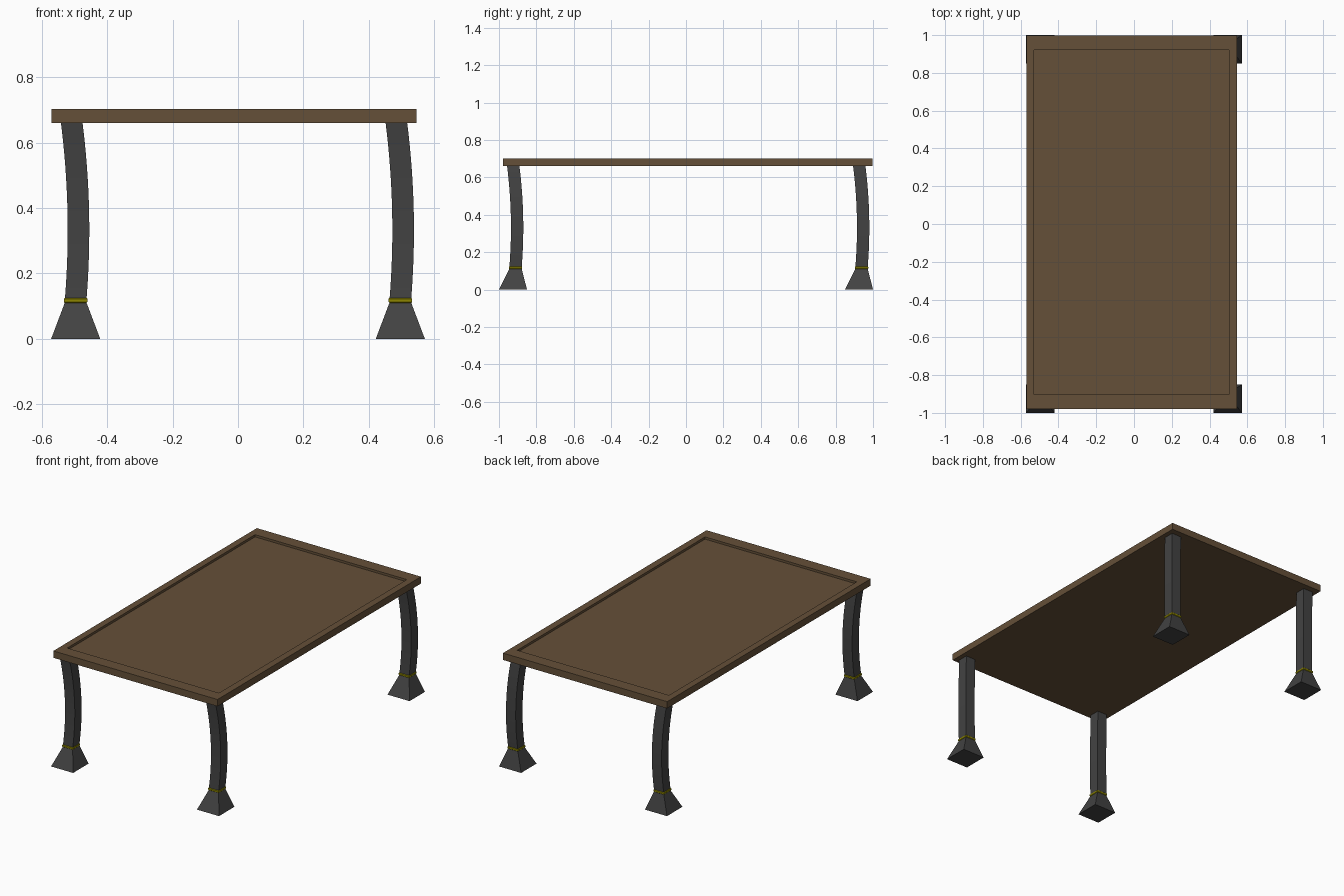
import bpy, bmesh

if "Cube" in bpy.data.objects:
    bpy.data.objects.remove(bpy.data.objects["Cube"])

def material(name, rgb):
    m = bpy.data.materials.new(name)
    m.diffuse_color = (*rgb, 1)
    m.use_nodes = True
    m.node_tree.nodes["Principled BSDF"].inputs["Base Color"].default_value = m.diffuse_color
    return m

wood = material("wood", (0.13, 0.08, 0.04))
iron = material("dark_iron", (0.055, 0.055, 0.055))
brass = material("brass", (0.27, 0.24, 0.0))

def to_mesh(name, bm, mat):
    bmesh.ops.recalc_face_normals(bm, faces=bm.faces)
    me = bpy.data.meshes.new(name)
    bm.to_mesh(me)
    bm.free()
    me.materials.append(mat)
    return me

def place(name, me, loc=(0, 0, 0)):
    ob = bpy.data.objects.new(name, me)
    ob.location = loc
    bpy.context.collection.objects.link(ob)
    return ob

def loft(name, rings, mat):
    """Square sections (cx, cy, z, half_x, half_y) joined into a closed solid."""
    bm = bmesh.new()
    loops = [[bm.verts.new((cx + sx * hx, cy + sy * hy, z))
              for sx, sy in ((-1, -1), (1, -1), (1, 1), (-1, 1))]
             for cx, cy, z, hx, hy in rings]
    for a, b in zip(loops, loops[1:]):
        for i in range(4):
            j = (i + 1) % 4
            bm.faces.new((a[i], a[j], b[j], b[i]))
    bm.faces.new(loops[0][::-1])
    bm.faces.new(loops[-1])
    return to_mesh(name, bm, mat)

# Table top: slab with a shallow recessed panel, slightly off-centre over the feet
TX, TY = -0.012, 0.009
top = loft("table_top", [
    (TX, TY, 0.66, 0.558, 0.988),
    (TX, TY, 0.702, 0.558, 0.988),
    (-0.013, 0.009, 0.702, 0.516, 0.912),
    (-0.013, 0.009, 0.688, 0.516, 0.912)], wood)
place("table_top", top)

# Foot: flared block whose neck sits slightly toward +y
NECK = 0.0135
foot = loft("foot", [(0, 0, 0, 0.075, 0.075),
                     (0, NECK, 0.111, 0.033, 0.033)], iron)

# Collar: thin band with a bulged rim
collar = loft("collar", [(0, NECK, z, h, h) for z, h in
                         ((0.110, 0.033), (0.113, 0.036), (0.122, 0.036), (0.125, 0.033))], brass)

# Leg: square post bowed along the diagonal
rings = []
N = 16
for i in range(N + 1):
    u = 0.542 * i / N
    bow = 0.0813 * u - 0.1917 * u * u
    rings.append((bow, NECK + bow, 0.12 + u, 0.033, 0.033))
leg = loft("leg", rings, iron)

# All four supports are identical copies
for sy, fb in ((-1, "front"), (1, "back")):
    for sx, lr in ((-1, "left"), (1, "right")):
        for part, me in (("foot", foot), ("collar", collar), ("leg", leg)):
            place(f"{fb}_{lr}_{part}", me, (sx * 0.496, sy * 0.925, 0))
